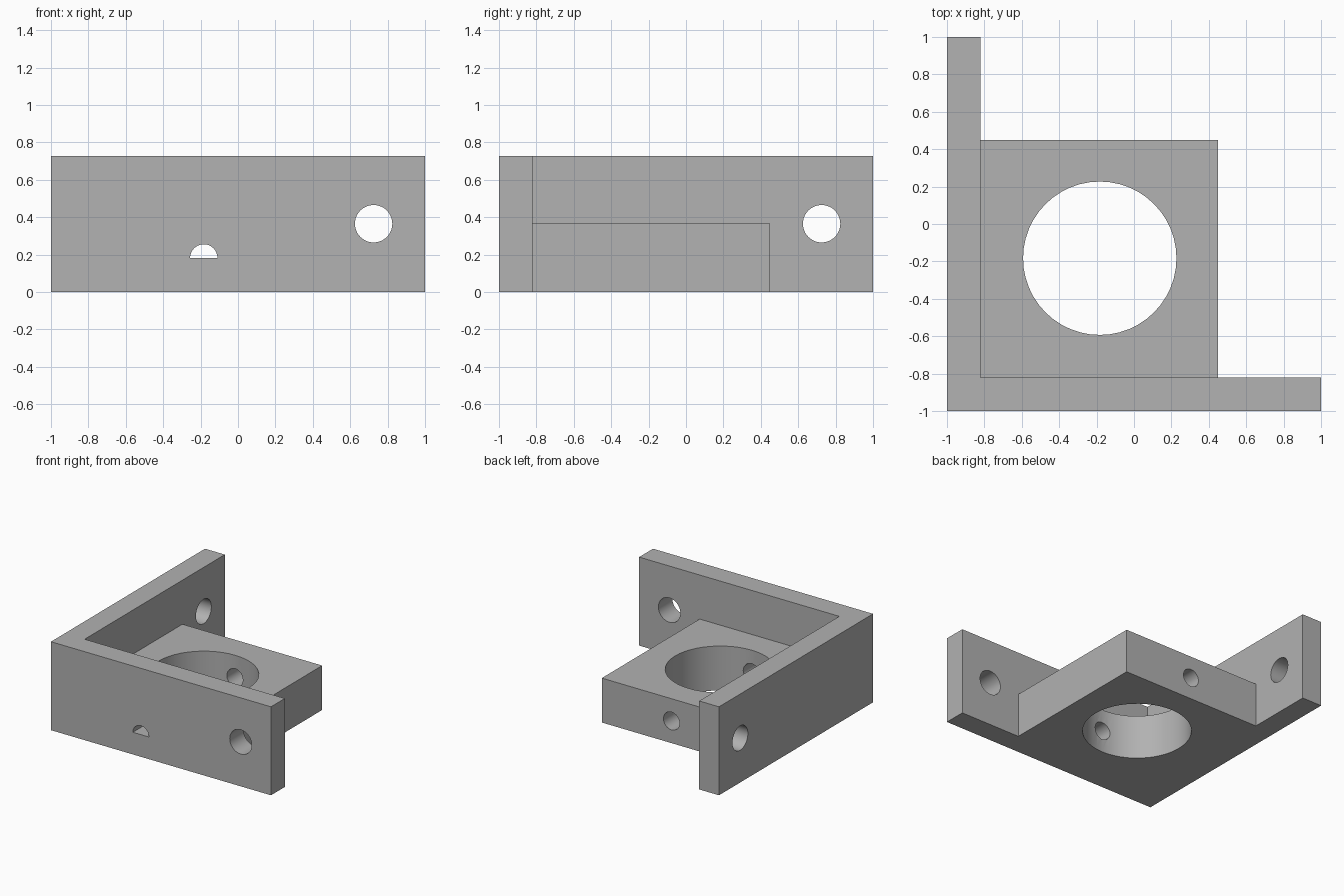
import bpy
import bmesh
from math import cos, sin, pi
from mathutils import Vector

cube = bpy.data.objects.get("Cube")
if cube:
    bpy.data.objects.remove(cube, do_unlink=True)

HEIGHT = 0.727       # wall height
BLOCK_TOP = 0.365    # block height, also level of the wall holes
WALL = -0.82         # inner face of both walls
BLOCK_END = 0.45
CENTRE = -0.183      # bore axis in x and y
SIDE_Z = 0.182       # level of the side hole

grey = bpy.data.materials.new("plain grey")
grey.use_nodes = True
grey.diffuse_color = (0.445, 0.445, 0.445, 1)
grey.node_tree.nodes["Principled BSDF"].inputs["Base Color"].default_value = grey.diffuse_color


def prism(name, outline, sweep):
    """Closed solid made by sweeping a flat outline along a vector."""
    bm = bmesh.new()
    face = bm.faces.new([bm.verts.new(p) for p in outline])
    result = bmesh.ops.extrude_face_region(bm, geom=[face])
    moved = [v for v in result["geom"] if isinstance(v, bmesh.types.BMVert)]
    bmesh.ops.translate(bm, verts=moved, vec=sweep)
    bmesh.ops.recalc_face_normals(bm, faces=bm.faces)
    mesh = bpy.data.meshes.new(name)
    bm.to_mesh(mesh)
    bm.free()
    mesh.materials.append(grey)
    obj = bpy.data.objects.new(name, mesh)
    bpy.context.collection.objects.link(obj)
    return obj


def rod(name, start, sweep, radius, u, v, sides=48, half=False):
    """Round (or upper-half) cutter with cross-section axes u and v."""
    start, u, v = Vector(start), Vector(u), Vector(v)
    count = sides // 2 + 1 if half else sides
    ring = [start + radius * (u * cos(2 * pi * i / sides) + v * sin(2 * pi * i / sides))
            for i in range(count)]
    return prism(name, ring, sweep)


def combine(body, tool, operation):
    mod = body.modifiers.new(operation.lower(), 'BOOLEAN')
    mod.operation, mod.solver, mod.object = operation, 'EXACT', tool
    bpy.context.view_layer.objects.active = body
    bpy.ops.object.modifier_apply(modifier=mod.name)
    bpy.data.objects.remove(tool, do_unlink=True)


# L-shaped pair of walls
corner = [(-1, -1, 0), (1, -1, 0), (1, WALL, 0), (WALL, WALL, 0), (WALL, 1, 0), (-1, 1, 0)]
bracket = prism("corner_bracket", corner, (0, 0, HEIGHT))

# Square block set into the corner
a, b = WALL - 0.05, BLOCK_END
block = prism("block", [(a, a, 0), (b, a, 0), (b, b, 0), (a, b, 0)], (0, 0, BLOCK_TOP))
combine(bracket, block, 'UNION')

X, Y, Z = (1, 0, 0), (0, 1, 0), (0, 0, 1)
cutters = [
    # Large vertical bore
    rod("bore", (CENTRE, CENTRE, -0.2), (0, 0, 0.8), 0.41, X, Y),
    # Screw hole near the end of each wall
    rod("front_screw_hole", (0.725, -1.1, BLOCK_TOP), (0, 0.4, 0), 0.1, X, Z),
    rod("side_screw_hole", (-1.1, 0.725, BLOCK_TOP), (0.4, 0, 0), 0.1, Y, Z),
    # Side hole: round through the block, upper half only through the wall
    rod("side_hole", (CENTRE, WALL, SIDE_Z), (0, 1.5, 0), 0.073, X, Z),
    rod("half_hole", (CENTRE, -1.1, SIDE_Z), (0, 0.5, 0), 0.073, X, Z, half=True),
]
for cutter in cutters:
    combine(bracket, cutter, 'DIFFERENCE')

# Smooth hole walls, crisp edges
bpy.ops.object.select_all(action='DESELECT')
bracket.select_set(True)
bpy.context.view_layer.objects.active = bracket
bpy.ops.object.shade_smooth_by_angle(angle=pi / 6)
